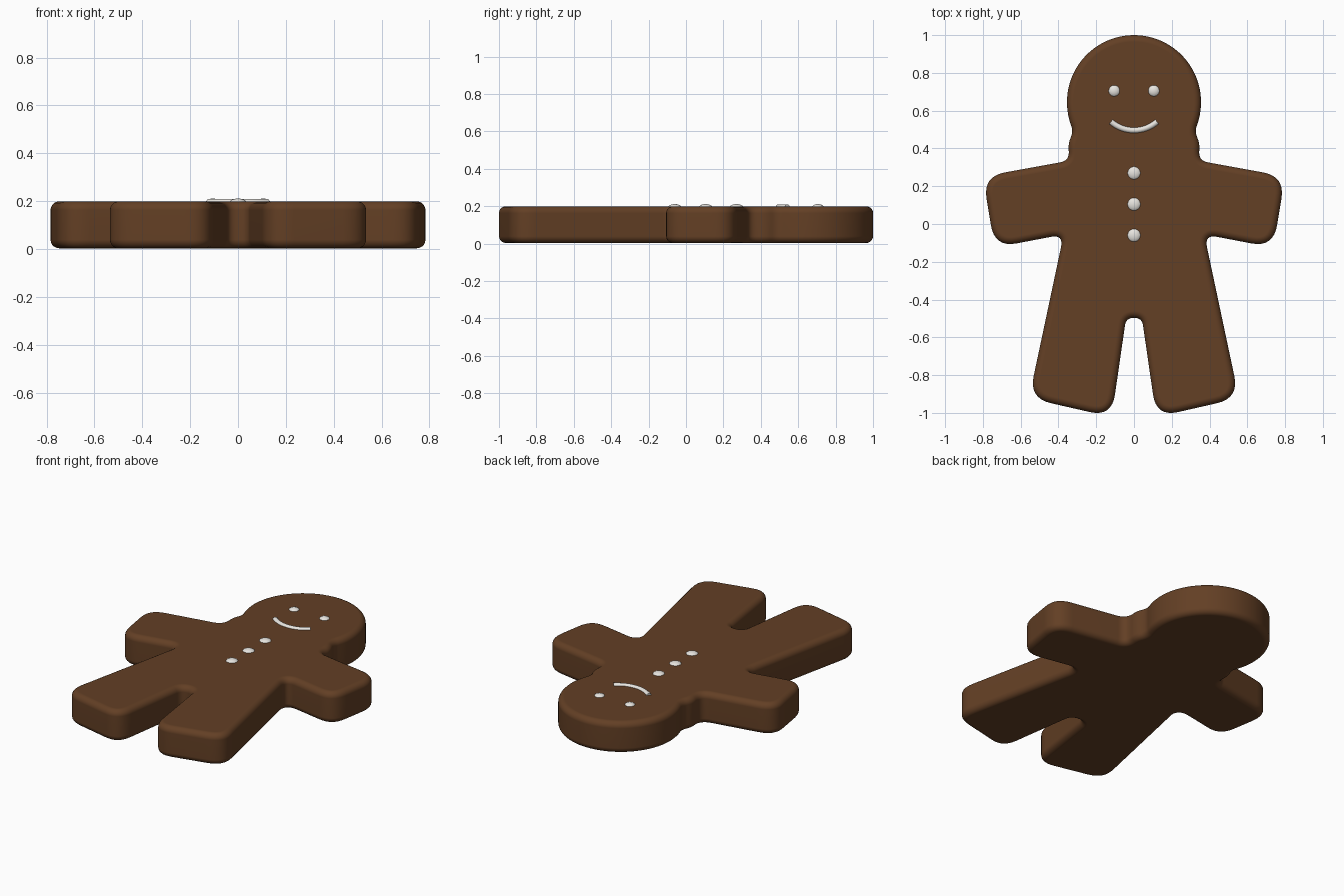
import bpy
import bmesh
import math
from mathutils import Vector

cube = bpy.data.objects.get("Cube")
if cube:
    bpy.data.objects.remove(cube, do_unlink=True)

BOTTOM, TOP = 0.003, 0.199


def material(name, color, roughness):
    mat = bpy.data.materials.new(name)
    mat.use_nodes = True
    mat.diffuse_color = color
    node = mat.node_tree.nodes["Principled BSDF"]
    node.inputs["Base Color"].default_value = color
    node.inputs["Roughness"].default_value = roughness
    return mat


gingerbread = material("gingerbread brown", (0.125, 0.05, 0.018, 1), 0.8)
icing = material("icing white", (0.8, 0.78, 0.74, 1), 0.5)


def finish(bm, name, mat):
    mesh = bpy.data.meshes.new(name)
    bm.to_mesh(mesh)
    bm.free()
    mesh.materials.append(mat)
    mesh.shade_smooth()
    obj = bpy.data.objects.new(name, mesh)
    bpy.context.collection.objects.link(obj)
    return obj


def rounded(before, corner, after, reach, steps=8):
    """Points of a rounded corner that starts and ends at the given reach."""
    a = corner + (before - corner).normalized() * reach
    b = corner + (after - corner).normalized() * reach
    ts = [i / steps for i in range(steps + 1)]
    return [a * (1 - t) ** 2 + corner * 2 * t * (1 - t) + b * t ** 2 for t in ts]


# Left half of the outline: head arc, then corners with their rounding reach
HEAD_Y, HEAD_R = 0.645, 0.355
half = []
for i in range(25):
    a = math.radians(90 - i * 4.6)
    half.append(Vector((HEAD_R * math.sin(math.pi / 2 - a), HEAD_Y + HEAD_R * math.sin(a))))
corners = [
    (0.322, 0.49, 0.03),     # nick under the head
    (0.348, 0.425, 0.03),    # neck
    (0.342, 0.335, 0.05),    # shoulder
    (0.80, 0.252, 0.12),     # hand, upper
    (0.738, -0.125, 0.12),   # hand, lower
    (0.372, -0.055, 0.07),   # armpit
    (0.556, -0.922, 0.12),   # foot, outer
    (0.118, -1.022, 0.12),   # foot, inner
    (0.042, -0.497, 0.04),   # crotch
]
points = [half[-1]] + [Vector(c[:2]) for c in corners] + [Vector((0, -0.497))]
for i, (x, y, reach) in enumerate(corners, 1):
    half += rounded(points[i - 1], points[i], points[i + 1], reach)
half.append(points[-1])
outline = half + [Vector((-p.x, p.y)) for p in reversed(half[1:-1])]

# Cookie body: extruded outline with rounded rims
bm = bmesh.new()
base = bm.faces.new([bm.verts.new((p.x, p.y, BOTTOM)) for p in outline])
bmesh.ops.remove_doubles(bm, verts=bm.verts[:], dist=0.002)
base = bm.faces[:]
extruded = bmesh.ops.extrude_face_region(bm, geom=base, use_keep_orig=True)
for v in extruded["geom"]:
    if isinstance(v, bmesh.types.BMVert):
        v.co.z = TOP
bmesh.ops.recalc_face_normals(bm, faces=bm.faces[:])
rims = [e for e in bm.edges if abs(e.verts[0].co.z - e.verts[1].co.z) < 0.001]
bmesh.ops.bevel(bm, geom=rims, offset=0.036, offset_type='OFFSET', segments=5,
                profile=0.5, affect='EDGES', clamp_overlap=False)
bmesh.ops.recalc_face_normals(bm, faces=bm.faces[:])
body = finish(bm, "cookie_body", gingerbread)
weighted = body.modifiers.new("even shading", 'WEIGHTED_NORMAL')
weighted.keep_sharp = True


# Eyes and buttons: flattened drops of icing
def drop(name, x, y, radius):
    bm = bmesh.new()
    bmesh.ops.create_uvsphere(bm, u_segments=20, v_segments=12, radius=1)
    for v in bm.verts:
        v.co = (x + v.co.x * radius, y + v.co.y * radius, 0.192 + v.co.z * 0.019)
    finish(bm, name, icing)


for side, name in ((1, "left_eye"), (-1, "right_eye")):
    drop(name, side * 0.105, 0.705, 0.032)
for name, y in (("upper_button", 0.27), ("middle_button", 0.105), ("lower_button", -0.06)):
    drop(name, 0, y, 0.037)

# Smile: a round strand of icing along an arc
curve = bpy.data.curves.new("smile", 'CURVE')
curve.dimensions = '3D'
curve.bevel_depth = 0.016
curve.bevel_resolution = 4
curve.use_fill_caps = True
spline = curve.splines.new('POLY')
COUNT = 17
spline.points.add(COUNT - 1)
for i, p in enumerate(spline.points):
    a = math.radians(-41 + 82 * i / (COUNT - 1))
    p.co = (0.186 * math.sin(a), 0.682 - 0.186 * math.cos(a), 0.194, 1)
spline.use_smooth = True
curve.materials.append(icing)
bpy.context.collection.objects.link(bpy.data.objects.new("smile", curve))
